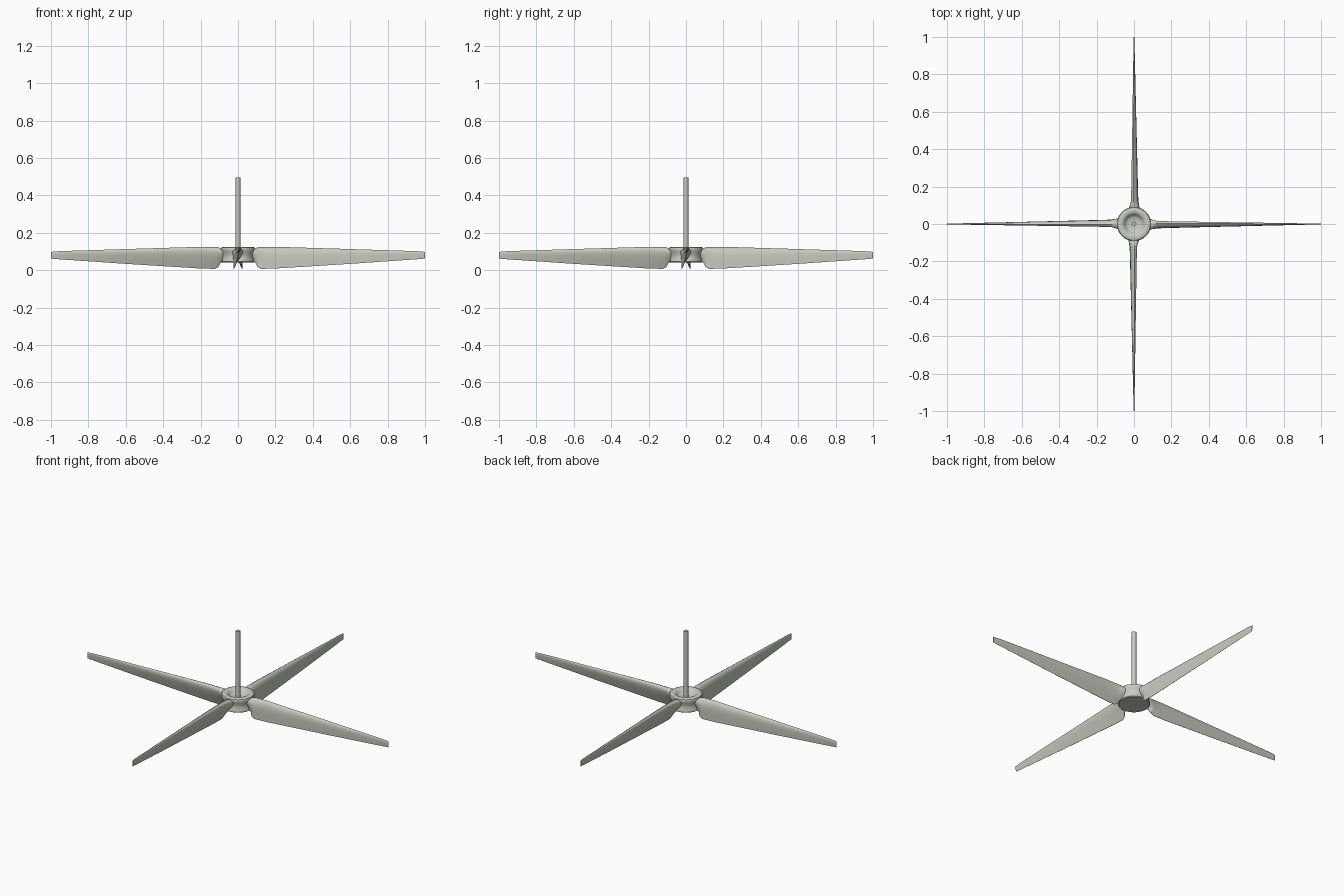
import bpy, bmesh, math
from mathutils import Matrix, Vector

cube = bpy.data.objects.get("Cube")
if cube:
    bpy.data.objects.remove(cube, do_unlink=True)

COLOR = (0.58, 0.60, 0.53, 1)
mat = bpy.data.materials.new("pale grey")
mat.use_nodes = True
mat.diffuse_color = COLOR
bsdf = mat.node_tree.nodes["Principled BSDF"]
bsdf.inputs["Base Color"].default_value = COLOR
bsdf.inputs["Roughness"].default_value = 0.6


def finish(name, bm, angle=40):
    bmesh.ops.recalc_face_normals(bm, faces=bm.faces)
    mesh = bpy.data.meshes.new(name)
    bm.to_mesh(mesh)
    bm.free()
    mesh.materials.append(mat)
    obj = bpy.data.objects.new(name, mesh)
    bpy.context.collection.objects.link(obj)
    bpy.ops.object.select_all(action='DESELECT')
    obj.select_set(True)
    bpy.context.view_layer.objects.active = obj
    bpy.ops.object.shade_smooth_by_angle(angle=math.radians(angle))
    return obj


def lathe(name, profile, steps):
    bm = bmesh.new()
    verts = [bm.verts.new((r, 0, z)) for r, z in profile]
    edges = [bm.edges.new(pair) for pair in zip(verts, verts[1:])]
    bmesh.ops.spin(bm, geom=verts + edges, cent=(0, 0, 0), axis=(0, 0, 1),
                   angle=math.tau, steps=steps)
    bmesh.ops.remove_doubles(bm, verts=bm.verts, dist=0.0002)
    return finish(name, bm)


def blade_section(r, top, bottom, thick, lean):
    """Airfoil loop: rounded upper edge, sharp lower edge, leaning sideways."""
    half = [(0, 0), (.04, .55), (.12, .88), (.25, 1), (.45, .85), (.7, .5), (1, .05)]
    loop = half + [(u, -t) for u, t in reversed(half[1:])]
    return [Vector((r, t * thick / 2 + lean * (0.15 - u * 1.15),
                    top + (bottom - top) * u)) for u, t in loop]


def blade(name, angle):
    # radius, top z, bottom z, thickness, sideways lean
    stations = [(.07, .112, .045, .056, .004),
                (.092, .117, .04, .056, .010),
                (.104, .122, .018, .046, .020),
                (.122, .124, .007, .036, .022),
                (.2, .125, .009, .032, .020),
                (.6, .113, .034, .018, .010),
                (.95, .102, .058, .006, .001),
                (1.0, .098, .062, .004, 0)]
    bm = bmesh.new()
    rings = [[bm.verts.new(p) for p in blade_section(*s)] for s in stations]
    n = len(rings[0])
    for a, b in zip(rings, rings[1:]):
        for i in range(n):
            j = (i + 1) % n
            bm.faces.new((a[i], a[j], b[j], b[i]))
    bm.faces.new(rings[0])
    bm.faces.new(rings[-1])
    bm.transform(Matrix.Rotation(angle, 4, 'Z'))
    return finish(name, bm)


# Hub: rounded collar with a bowl in its top and a lower plate
lathe("hub", [(0, .042), (.05, .042), (.084, .042), (.088, .046), (.086, .056),
              (.082, .07), (.083, .085), (.088, .1), (.091, .112), (.088, .121),
              (.08, .125), (.062, .124), (.052, .116), (.046, .104),
              (.034, .098), (0, .096)], 32)

# Shaft rising from the bowl
lathe("shaft", [(0, .09), (.013, .09), (.013, .495), (0, .495)], 12)

# Four blades around the hub
for k, side in enumerate(("left", "back", "right", "front")):
    blade(side + "_blade", k * math.pi / 2)
